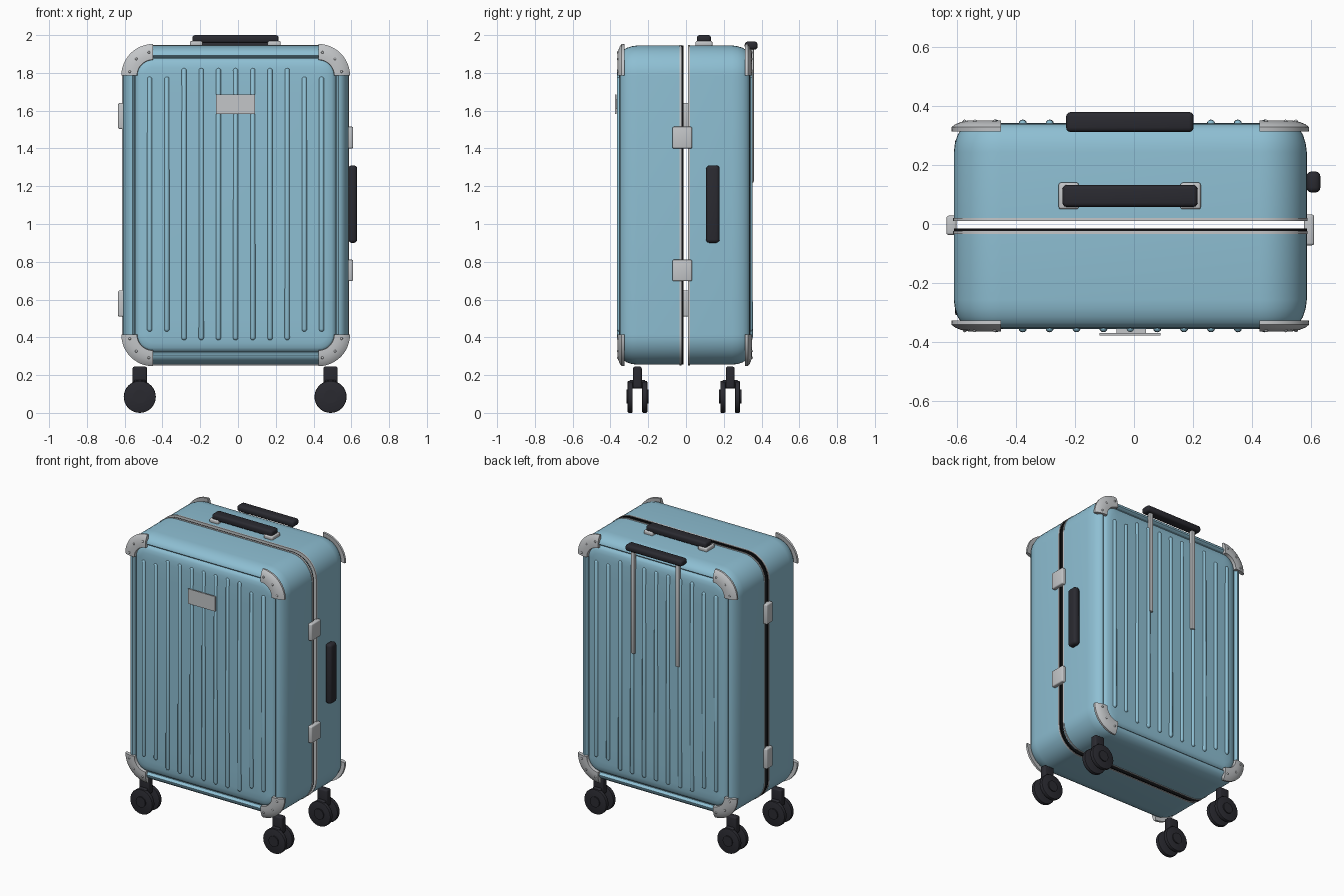
import bpy, bmesh, math
from mathutils import Matrix, Vector

if "Cube" in bpy.data.objects:
    bpy.data.objects.remove(bpy.data.objects["Cube"])

CX, CY, CZ = -0.0125, -0.0065, 1.1      # case centre
HW, HH, R = 0.5975, 0.845, 0.16         # half width, half height, corner radius


def material(name, rgb):
    m = bpy.data.materials.new(name)
    m.diffuse_color = (*rgb, 1)
    m.use_nodes = True
    m.node_tree.nodes["Principled BSDF"].inputs["Base Color"].default_value = m.diffuse_color
    return m


BLUE = material("shell_blue", (0.27, 0.52, 0.65))
METAL = material("light_metal", (0.55, 0.565, 0.58))
DARK = material("dark_plastic", (0.023, 0.023, 0.03))
BLACK = material("black_rubber", (0.005, 0.005, 0.006))


def finish(bm, name, mat, angle=35):
    bmesh.ops.recalc_face_normals(bm, faces=bm.faces)
    me = bpy.data.meshes.new(name)
    bm.to_mesh(me)
    bm.free()
    me.materials.append(mat)
    me.shade_smooth()
    me.set_sharp_from_angle(angle=math.radians(angle))
    ob = bpy.data.objects.new(name, me)
    bpy.context.collection.objects.link(ob)
    return ob


def box(name, mat, x, y, z, bevel=0.0, seg=3):
    """Box from (min, max) ranges with rounded edges."""
    bm = bmesh.new()
    bmesh.ops.create_cube(bm, size=1)
    for v in bm.verts:
        v.co = [(a + b) / 2 + c * (b - a) for c, (a, b) in zip(v.co, (x, y, z))]
    if bevel:
        bmesh.ops.bevel(bm, geom=bm.edges[:], offset=bevel, segments=seg,
                        affect='EDGES', profile=0.5, clamp_overlap=True)
    return finish(bm, name, mat)


def disc(name, mat, x, y0, y1, z, radius, bevel=0.0):
    """Cylinder along y."""
    bm = bmesh.new()
    m = Matrix.Translation((x, (y0 + y1) / 2, z)) @ Matrix.Rotation(math.pi / 2, 4, 'X')
    bmesh.ops.create_cone(bm, cap_ends=True, segments=32, radius1=radius,
                          radius2=radius, depth=y1 - y0, matrix=m)
    if bevel:
        rims = [e for e in bm.edges if abs(e.verts[0].co.y - e.verts[1].co.y) < 1e-5]
        bmesh.ops.bevel(bm, geom=rims, offset=bevel, segments=2, affect='EDGES', profile=0.5)
    return finish(bm, name, mat)


def capsule(name, mat, x, y, z0, z1, r):
    bm = bmesh.new()
    bmesh.ops.create_uvsphere(bm, u_segments=12, v_segments=8, radius=r)
    for v in bm.verts:
        v.co += Vector((x, y, z1 - r if v.co.z > 1e-5 else z0 + r))
    return finish(bm, name, mat, 60)


def rounded_ring(bm, inset, y, seg=10):
    """Rounded rectangle in xz, shrunk by inset."""
    r = max(R - inset, 0.03)
    a, b = HW - inset - r, HH - inset - r
    verts = []
    for q, (sx, sz) in enumerate(((1, 1), (-1, 1), (-1, -1), (1, -1))):
        for i in range(seg + 1):
            t = math.pi / 2 * (q + i / seg)
            verts.append(bm.verts.new((CX + sx * a + r * math.cos(t), y,
                                       CZ + sz * b + r * math.sin(t))))
    return verts


def loft(name, mat, side, profile, closed=False):
    """Skin rounded rings given as (inset, depth); capped, or closed into a frame."""
    bm = bmesh.new()
    rings = [rounded_ring(bm, i, CY + side * d) for i, d in profile]
    pairs = list(zip(rings, rings[1:]))
    if closed:
        pairs.append((rings[-1], rings[0]))
    else:
        bm.faces.new(rings[0])
        bm.faces.new(rings[-1])
    for p, q in pairs:
        for k in range(len(p)):
            n = (k + 1) % len(p)
            bm.faces.new((p[k], p[n], q[n], q[k]))
    return finish(bm, name, mat)


def frame(name, mat, side, d0, d1, out):
    return loft(name, mat, side, [(-out, d0), (-out, d1), (0.02, d1), (0.02, d0)], True)


def corner_guard(name, side, sx, sz):
    """Curved metal strip swept a quarter turn round a corner."""
    profile = [(0.167, 0.32), (0.168, 0.334), (0.155, 0.344), (0.135, 0.352),
               (0.11, 0.357), (0.085, 0.356), (0.083, 0.335), (0.13, 0.325)]
    ox, oz = CX + sx * (HW - R), CZ + sz * (HH - R)
    bm = bmesh.new()
    rings = []
    for i in range(13):
        t = math.pi / 2 * i / 12
        rings.append([bm.verts.new((ox + sx * r * math.cos(t), CY + side * d,
                                    oz + sz * r * math.sin(t))) for r, d in profile])
    n = len(profile)
    for p, q in zip(rings, rings[1:]):
        for k in range(n):
            bm.faces.new((p[k], p[(k + 1) % n], q[(k + 1) % n], q[k]))
    bm.faces.new(rings[0])
    bm.faces.new(rings[-1])
    # rivets
    for deg in (10, 45, 80):
        t = math.radians(deg)
        m = Matrix.Translation((ox + sx * 0.125 * math.cos(t), CY + side * 0.353,
                                oz + sz * 0.125 * math.sin(t)))
        bmesh.ops.create_uvsphere(bm, u_segments=8, v_segments=6, radius=0.007, matrix=m)
    finish(bm, name, METAL, 45)


# Hollow shell halves: rounded rim, groove, raised panel, then the inside
SHELL = [(0.25, 0.349), (0.15, 0.348), (0.115, 0.346), (0.09, 0.341), (0.075, 0.333),
         (0.068, 0.322), (0.063, 0.322), (0.058, 0.338), (0.052, 0.343), (0.04, 0.34),
         (0.026, 0.328), (0.013, 0.308), (0.004, 0.28), (0, 0.25), (0, 0.026),
         (0.02, 0.026), (0.02, 0.25), (0.085, 0.31)]
for side, label in ((-1, "front"), (1, "back")):
    loft(label + "_shell", BLUE, side, SHELL)
    frame(label + "_seam_frame", METAL, side, 0.017, 0.027, 0.003)
    # vertical ribs, the outer two on each edge shorter
    for i in range(-5, 6):
        cut = 0.045 if abs(i) > 3 else 0
        capsule(label + "_rib", BLUE, CX + i * 0.091, CY + side * 0.346,
                0.385 + cut, 1.825 - cut, 0.014)
    for sx in (-1, 1):
        for sz in (-1, 1):
            corner_guard(label + "_corner_guard", side, sx, sz)
frame("seam_gasket", BLACK, -1, 0.008, 0.017, 0.0)

# Name plate without lettering
box("front_plate", METAL, (-0.117, 0.09), (-0.377, -0.369), (1.583, 1.685))
box("front_plate_mount", METAL, (-0.06, 0.04), (-0.37, -0.35), (1.61, 1.66))

# Latches and hinges
for z0, z1 in ((0.697, 0.811), (1.4, 1.515)):
    box("latch", METAL, (0.575, 0.61), (-0.072, 0.032), (z0, z1), 0.008)
for z0, z1 in ((0.51, 0.648), (1.503, 1.64)):
    box("hinge", METAL, (-0.635, -0.6), (-0.037, 0.028), (z0, z1), 0.008)

# Side and top carry handles
box("side_handle", DARK, (0.584, 0.631), (0.106, 0.178), (0.9, 1.31), 0.018)
box("top_handle", DARK, (-0.242, 0.215), (0.058, 0.132), (1.957, 2.0), 0.014)
for x0, x1 in ((-0.255, -0.187), (0.157, 0.226)):
    box("top_handle_mount", METAL, (x0, x1), (0.05, 0.14), (1.94, 1.968), 0.008)

# Telescopic pull handle
box("pull_handle_grip", DARK, (-0.23, 0.202), (0.311, 0.379), (1.923, 1.966), 0.016)
for x in (-0.183, 0.157):
    box("pull_handle_tube", METAL, (x - 0.014, x + 0.014), (0.335, 0.359), (1.22, 1.94), 0.005, 2)

# Twin-wheel casters
for x in (-0.52, 0.49):
    for y in (-0.257, 0.234):
        box("caster_post", DARK, (x - 0.038, x + 0.038), (y - 0.023, y + 0.023),
            (0.13, 0.245), 0.01)
        box("caster_fork", DARK, (x - 0.03, x + 0.03), (y - 0.042, y + 0.042),
            (0.13, 0.175), 0.008)
        for s in (-1, 1):
            a, b = sorted((y + s * 0.025, y + s * 0.052))
            disc("wheel", DARK, x, a, b, 0.085, 0.085, 0.006)
            a, b = sorted((y + s * 0.05, y + s * 0.059))
            disc("wheel_hub_cap", DARK, x, a, b, 0.087, 0.036)
